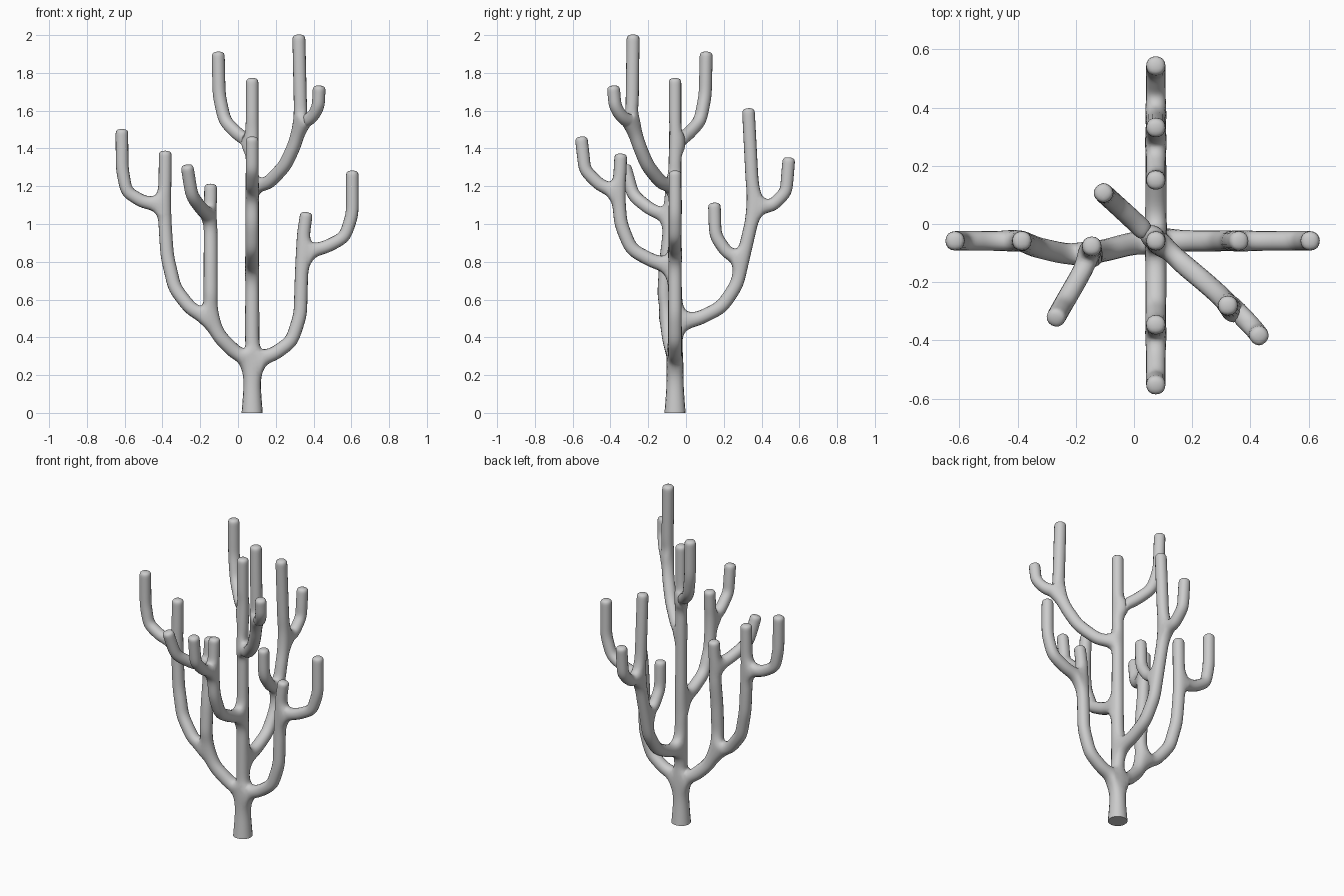
import bpy, bmesh
from mathutils import Vector

X, Y = 0.075, -0.058          # trunk axis
points, radii, edges = [], [], []
index = {}


def node(p, r):
    key = tuple(round(c, 4) for c in p)
    if key not in index:
        index[key] = len(points)
        points.append(key)
        radii.append(r)
    return index[key]


def limb(path, r0=0.040, r1=0.036, rs=None):
    """Chain of skin nodes; the tip gets a close extra loop so it stays blunt."""
    path = [Vector(p) for p in path]
    d = (path[-1] - path[-2]).normalized()
    tip = path[-1] + d * 0.006
    path = path[:-1] + [tip - d * 0.035, tip]
    n = len(path) - 1
    ids = []
    for i, p in enumerate(path):
        r = rs[min(i, len(rs) - 1)] if rs else r0 + (r1 - r0) * i / n
        ids.append(node(p, r))
    edges.extend(zip(ids, ids[1:]))


def in_x(pairs):
    return [(x, Y, z) for x, z in pairs]


def in_y(pairs):
    return [(X, y, z) for y, z in pairs]


# trunk, flared at the foot
limb([(X, Y, z) for z in (0, 0.1, 0.19, 0.28, 0.38, 0.48, 0.62, 0.77, 0.9, 1.05,
                          1.2, 1.31, 1.43, 1.55, 1.77)],
     rs=[0.061, 0.052, 0.047, 0.045, 0.041, 0.041, 0.039, 0.039, 0.037, 0.036, 0.036])

# right limb and its side arm
limb(in_x([(X, 0.28), (0.19, 0.31), (0.285, 0.38), (0.33, 0.52), (0.335, 0.7),
           (0.34, 0.85), (0.347, 0.95), (0.363, 1.06)]))
limb(in_x([(0.34, 0.85), (0.46, 0.875), (0.565, 0.93), (0.605, 1.05), (0.605, 1.28)]), 0.037)

# left limb, forking into an inner and an outer stem
fork = (-0.15, -0.1, 0.5)
limb([(X, Y, 0.28), (-0.02, -0.07, 0.325), (-0.095, -0.09, 0.4), fork,
      (-0.145, -0.115, 0.62), (-0.145, -0.105, 0.8), (-0.145, -0.09, 0.93),
      (-0.145, -0.085, 1.04), (-0.145, -0.08, 1.12), (-0.145, -0.075, 1.21)], 0.043)
limb([(-0.145, -0.085, 1.04), (-0.19, -0.185, 1.075), (-0.245, -0.28, 1.15),
      (-0.27, -0.325, 1.31)], 0.037)
limb([fork, (-0.25, -0.1, 0.55), (-0.335, -0.08, 0.66), (-0.375, -0.063, 0.83),
      (-0.385, Y, 0.98), (-0.39, Y, 1.1), (-0.387, Y, 1.2), (-0.385, Y, 1.385)])
limb(in_x([(-0.39, 1.1), (-0.5, 1.115), (-0.59, 1.17), (-0.613, 1.29), (-0.615, 1.5)]), 0.037)

# back limb with two side arms
limb(in_y([(Y, 0.48), (0.06, 0.495), (0.19, 0.56), (0.27, 0.68), (0.3, 0.81),
           (0.335, 0.96), (0.365, 1.09), (0.35, 1.22), (0.33, 1.61)]))
limb(in_y([(0.3, 0.81), (0.215, 0.85), (0.155, 0.94), (0.15, 1.11)]), 0.037)
limb(in_y([(0.365, 1.09), (0.455, 1.095), (0.53, 1.17), (0.545, 1.35)]), 0.037)

# front limb with one side arm
limb(in_y([(Y, 0.77), (-0.17, 0.8), (-0.29, 0.865), (-0.345, 1.0), (-0.36, 1.17),
           (-0.35, 1.26), (-0.345, 1.37)]))
limb(in_y([(-0.36, 1.17), (-0.455, 1.205), (-0.535, 1.285), (-0.555, 1.46)]), 0.037)

# upper front-right limb with one side arm
top_fork = (0.33, -0.285, 1.53)
limb([(X, Y, 1.2), (0.16, -0.13, 1.215), (0.25, -0.205, 1.31), (0.3, -0.25, 1.42), top_fork,
      (0.33, -0.285, 1.64), (0.322, -0.28, 2.0)], 0.039, 0.037)
limb([top_fork, (0.395, -0.34, 1.565), (0.425, -0.375, 1.62), (0.43, -0.385, 1.73)], 0.036)

# upper back-left limb
limb([(X, Y, 1.43), (0.005, 0.006, 1.47), (-0.07, 0.075, 1.545), (-0.1, 0.102, 1.68),
      (-0.105, 0.107, 1.91)], 0.037)

# skin the skeleton
mesh = bpy.data.meshes.new("branching_trunk")
mesh.from_pydata(points, edges, [])
obj = bpy.data.objects.new("branching_trunk", mesh)
bpy.context.collection.objects.link(obj)
bpy.context.view_layer.objects.active = obj
obj.select_set(True)
skin = obj.modifiers.new("Skin", 'SKIN')
if not mesh.skin_vertices:
    bpy.ops.mesh.customdata_skin_add()
for i, sv in enumerate(mesh.skin_vertices[0].data):
    sv.radius = (radii[i], radii[i])
    sv.use_root = (i == 0)
bpy.ops.object.modifier_apply(modifier=skin.name)

# crease the foot so it stays flat on the ground
bm = bmesh.new()
bm.from_mesh(obj.data)
crease = bm.edges.layers.float.get("crease_edge") or bm.edges.layers.float.new("crease_edge")
for e in bm.edges:
    if all(v.co.z < 0.005 for v in e.verts):
        e[crease] = 1.0
bmesh.ops.recalc_face_normals(bm, faces=bm.faces[:])
bm.to_mesh(obj.data)
bm.free()

sub = obj.modifiers.new("Subdivision", 'SUBSURF')
sub.levels = sub.render_levels = 2
bpy.ops.object.modifier_apply(modifier=sub.name)
bpy.ops.object.shade_smooth_by_angle(angle=0.9)
